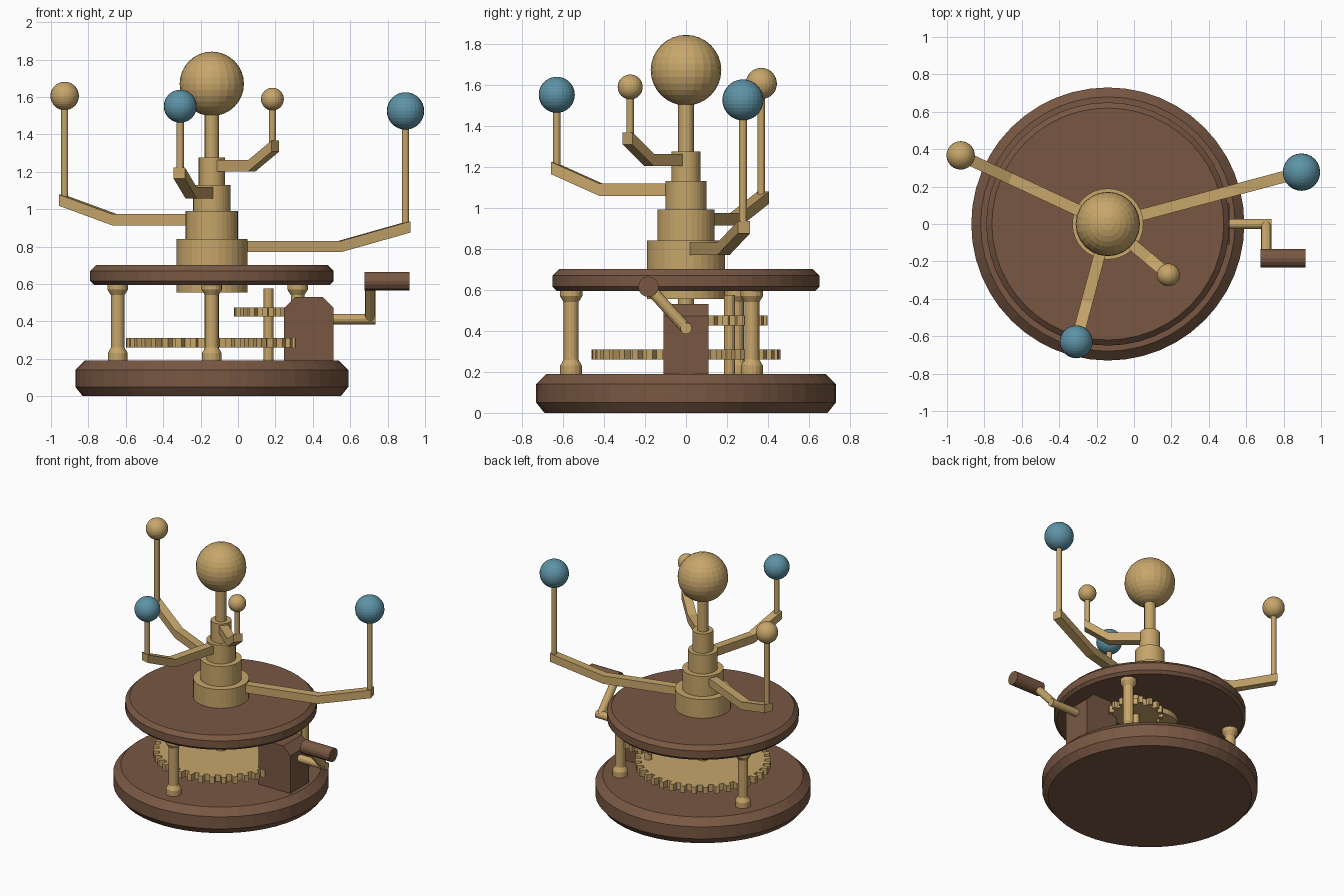
import bpy, bmesh, math
from mathutils import Vector, Matrix

cube = bpy.data.objects.get("Cube")
if cube:
    bpy.data.objects.remove(cube, do_unlink=True)

AXIS = Vector((-0.14, 0, 0))   # spindle of the whole machine


def material(name, rgb):
    m = bpy.data.materials.new(name)
    m.use_nodes = True
    m.diffuse_color = (*rgb, 1)
    m.node_tree.nodes["Principled BSDF"].inputs["Base Color"].default_value = (*rgb, 1)
    return m


brass = material("brass", (0.57, 0.38, 0.145))
wood = material("brown wood", (0.19, 0.097, 0.056))
blue = material("blue enamel", (0.11, 0.29, 0.38))


def finish(name, bm, mat, matrix=Matrix()):
    bmesh.ops.recalc_face_normals(bm, faces=bm.faces)
    mesh = bpy.data.meshes.new(name)
    bm.to_mesh(mesh)
    bm.free()
    mesh.materials.append(mat)
    obj = bpy.data.objects.new(name, mesh)
    obj.matrix_world = matrix
    bpy.context.collection.objects.link(obj)
    return obj


def lathe(name, profile, mat, at=AXIS, sides=24):
    """Turn (radius, height) points into a closed solid."""
    bm = bmesh.new()
    rings = [[bm.verts.new((r * math.cos(math.tau * i / sides),
                            r * math.sin(math.tau * i / sides), z))
              for i in range(sides)] for r, z in profile]
    for low, high in zip(rings, rings[1:]):
        for i in range(sides):
            j = (i + 1) % sides
            bm.faces.new((low[i], low[j], high[j], high[i]))
    bm.faces.new(rings[0])
    bm.faces.new(rings[-1])
    return finish(name, bm, mat, Matrix.Translation(at))


def prism(name, outline, depth, mat, matrix):
    """Extrude a flat outline along its local z."""
    bm = bmesh.new()
    face = bm.faces.new([bm.verts.new((x, y, 0)) for x, y in outline])
    new = bmesh.ops.extrude_face_region(bm, geom=[face])["geom"]
    bmesh.ops.translate(bm, vec=(0, 0, depth),
                        verts=[v for v in new if isinstance(v, bmesh.types.BMVert)])
    return finish(name, bm, mat, matrix)


def rod(name, start, end, radius, mat, sides=12):
    start, end = Vector(start), Vector(end)
    obj = lathe(name, [(radius, 0), (radius, (end - start).length)], mat, start, sides)
    obj.matrix_world = (Matrix.Translation(start)
                        @ (end - start).to_track_quat('Z', 'Y').to_matrix().to_4x4())
    return obj


def ball(name, at, radius, mat):
    bm = bmesh.new()
    bmesh.ops.create_uvsphere(bm, u_segments=24, v_segments=16, radius=radius)
    return finish(name, bm, mat, Matrix.Translation(at))


def gear(name, at, root, tip, teeth, thick):
    outline = []
    for i in range(teeth):
        for step, r in ((0, root), (0.45, root), (0.52, tip), (0.93, tip)):
            a = math.tau * (i + step) / teeth
            outline.append((r * math.cos(a), r * math.sin(a)))
    return prism(name, outline, thick, brass, Matrix.Translation(at))


def polar(radius, degrees, z):
    a = math.radians(degrees)
    return AXIS + Vector((radius * math.cos(a), radius * math.sin(a), z))


# Wooden base and upper deck
lathe("base", [(0.69, 0), (0.73, 0.05), (0.73, 0.14), (0.68, 0.19)], wood, sides=48)
lathe("deck", [(0.63, 0.595), (0.65, 0.615), (0.65, 0.67), (0.62, 0.7)], wood, sides=48)

# Turned pillars
for i, angle in enumerate((-90, 35, 154)):
    lathe(f"pillar_{i + 1}", [(0.053, 0.19), (0.053, 0.23), (0.036, 0.26), (0.036, 0.54),
                              (0.055, 0.57), (0.055, 0.6)], brass, polar(0.56, angle, 0), 16)

# Gear train
gear("large_gear", AXIS + Vector((0, 0, 0.26)), 0.42, 0.46, 36, 0.05)
axle = polar(0.37, 35, 0)
gear("small_gear", axle + Vector((0, 0, 0.425)), 0.155, 0.185, 16, 0.05)
rod("gear_axle", axle + Vector((0, 0, 0.18)), axle + Vector((0, 0, 0.575)), 0.026, brass)

# Nested tubes, spindle and central ball
for i, (radius, low, top) in enumerate(((0.19, 0.555, 0.84), (0.14, 0.8, 0.99),
                                        (0.1, 0.95, 1.13), (0.07, 1.1, 1.275))):
    lathe(f"tube_{i + 1}", [(radius, low), (radius, top)], brass, sides=32)
rod("spindle", polar(0, 0, 0.18), polar(0, 0, 1.6), 0.038, brass, 16)
ball("central_ball", polar(0, 0, 1.67), 0.172, brass)

# Cranked arms, each with an upright and a ball
RISE, HALF, WIDTH = 0.105, 0.03, 0.062
for name, angle, reach, z, ball_z, size, mat in (
        ("outer", 15, 1.072, 0.8, 1.525, 0.1, blue),
        ("second", 155, 0.868, 0.943, 1.605, 0.076, brass),
        ("third", 255, 0.652, 1.088, 1.55, 0.088, blue),
        ("inner", -40, 0.423, 1.232, 1.588, 0.061, brass)):
    path = [(0.03, z), (reach * 0.66, z), (reach + 0.02, z + RISE)]
    outline = [(r, h - HALF) for r, h in path] + [(r, h + HALF) for r, h in reversed(path)]
    place = (Matrix.Translation(AXIS) @ Matrix.Rotation(math.radians(angle), 4, 'Z')
             @ Matrix.Translation((0, WIDTH / 2, 0)) @ Matrix.Rotation(math.pi / 2, 4, 'X'))
    prism(name + "_arm", outline, WIDTH, brass, place)
    rod(name + "_upright", polar(reach, angle, z + RISE - 0.02),
        polar(reach, angle, ball_z), 0.019, brass)
    ball(name + "_ball", polar(reach, angle, ball_z), size, mat)

# Gearbox with chamfered top
x0, x1, z0, z1, c = 0.247, 0.51, 0.18, 0.53, 0.058
prism("gearbox", [(x0, z0), (x1, z0), (x1, z1 - c), (x1 - c, z1), (x0 + c, z1), (x0, z1 - c)],
      0.22, wood, Matrix.Translation((0, 0.11, 0)) @ Matrix.Rotation(math.pi / 2, 4, 'X'))

# Hand crank
rod("crank_shaft", (0.4, 0, 0.412), (0.735, 0, 0.412), 0.028, brass)
rod("crank_arm", (0.707, 0.0, 0.412), (0.707, -0.185, 0.615), 0.028, brass)
rod("crank_handle", (0.677, -0.183, 0.615), (0.917, -0.183, 0.615), 0.05, wood, 16)
